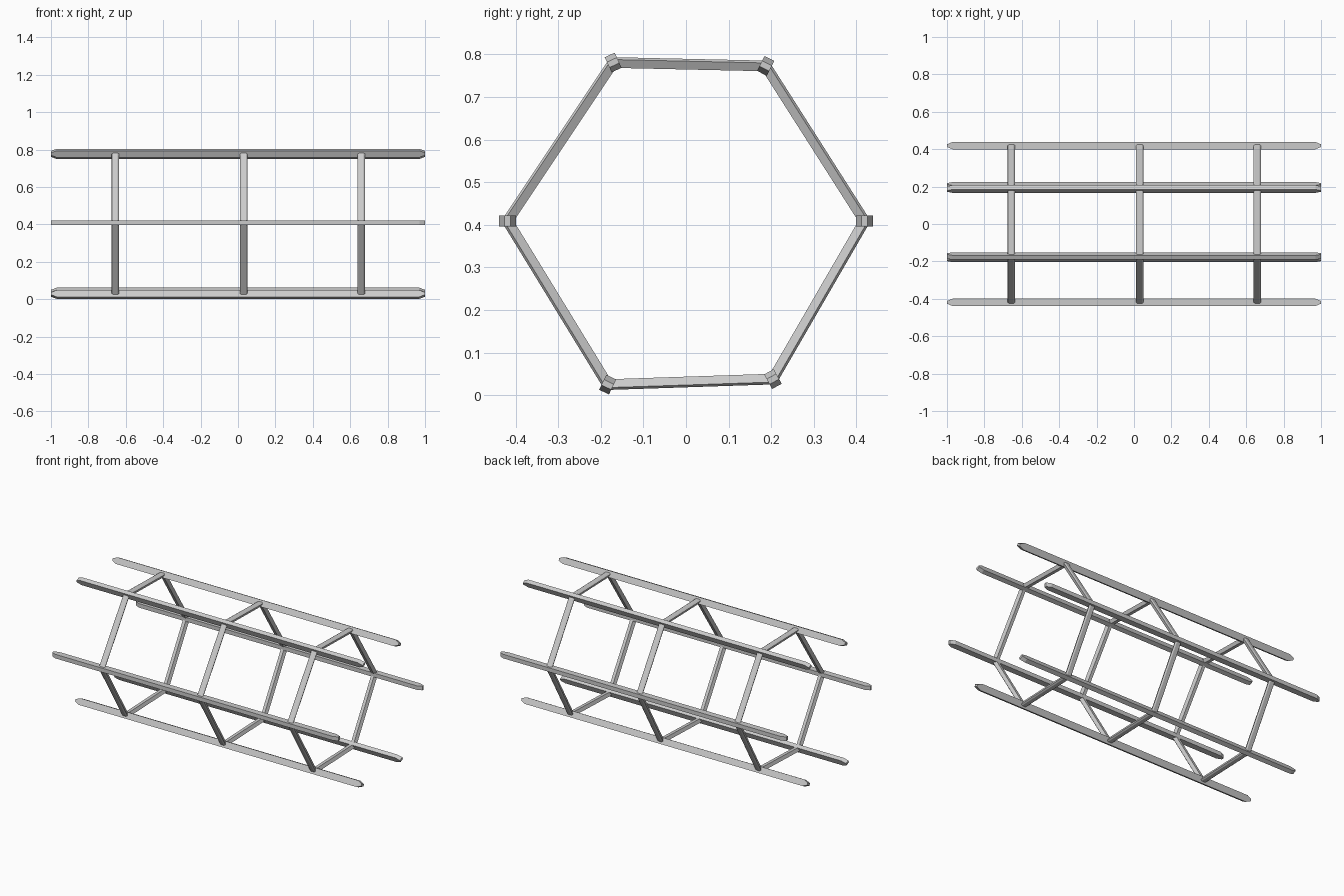
import bpy, bmesh
from mathutils import Vector

if "Cube" in bpy.data.objects:
    bpy.data.objects.remove(bpy.data.objects["Cube"])

X = Vector((1, 0, 0))
MID = Vector((0, 0, 0.409))


def loft(name, rings):
    """Flat-faced solid through a list of equal-length point rings."""
    bm = bmesh.new()
    loops = [[bm.verts.new(p) for p in ring] for ring in rings]
    n = len(loops[0])
    for a, b in zip(loops, loops[1:]):
        for i in range(n):
            j = (i + 1) % n
            bm.faces.new((a[i], a[j], b[j], b[i]))
    bm.faces.new(loops[0])
    bm.faces.new(loops[-1])
    bmesh.ops.recalc_face_normals(bm, faces=bm.faces)
    mesh = bpy.data.meshes.new(name)
    bm.to_mesh(mesh)
    bm.free()
    obj = bpy.data.objects.new(name, mesh)
    bpy.context.collection.objects.link(obj)


def rail(name, c):
    """Long bar with its wide side radial and pinched ends."""
    out = (c - MID).normalized()
    side = X.cross(out)
    rings = []
    for x, w in ((-1, 0.007), (-0.97, 0.0195), (0.97, 0.0195), (1, 0.007)):
        rings.append([c + X * x + out * w * u + side * 0.0128 * v
                      for u, v in ((1, 1), (-1, 1), (-1, -1), (1, -1))])
    loft(name, rings)


# Rung section (along x, outward): six sides, deep bevel facing inward
SECTION = ((-0.012, 0.0125), (0.012, 0.0125), (0.02, 0.007),
           (0.01, -0.0125), (-0.01, -0.0125), (-0.02, 0.007))


def rung(name, x, a, b):
    axis = (b - a).normalized()
    out = axis.cross(X)
    if out.dot((a + b) / 2 - MID) < 0:
        out = -out
    rings = [[p + X * (x + s) + out * o for s, o in SECTION] for p in (a, b)]
    loft(name, rings)


# Six rail centres around the hexagon (y, z)
centres = [Vector((0, y, z)) for y, z in (
    (0.419, 0.409), (0.187, 0.773), (-0.171, 0.781),
    (-0.419, 0.409), (-0.184, 0.025), (0.204, 0.038))]

for i, c in enumerate(centres):
    rail(f"long_rail_{i + 1}", c)

# Three rings of rungs joining neighbouring rails
for k, x in enumerate((-0.655, 0.03, 0.66)):
    for i, c in enumerate(centres):
        rung(f"ring_{k + 1}_rung_{i + 1}", x, c, centres[(i + 1) % 6])
